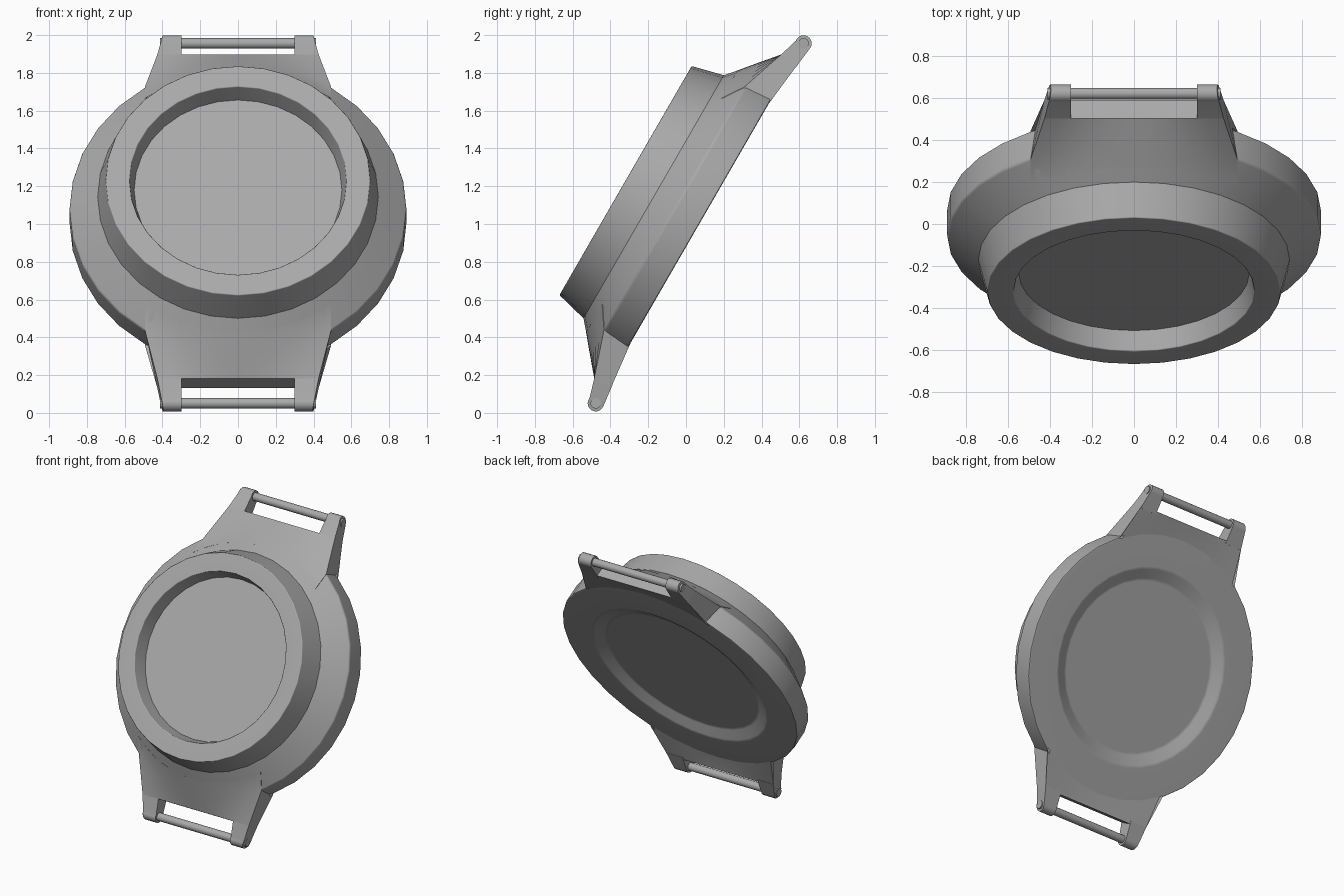
import bpy, bmesh, math
from mathutils import Matrix

if "Cube" in bpy.data.objects:
    bpy.data.objects.remove(bpy.data.objects["Cube"])

# Local frame: x across, y along the strap, z out of the dial; tilted 60 degrees
TILT = Matrix.Translation((0, -0.32, 1.23)) @ Matrix.Rotation(math.radians(60), 4, 'X')
BAR_V, BAR_W = 1.10, -0.453

metal = bpy.data.materials.new("dark_grey")
metal.diffuse_color = (0.4, 0.4, 0.4, 1)
metal.use_nodes = True
metal.node_tree.nodes["Principled BSDF"].inputs["Base Color"].default_value = metal.diffuse_color


def make(name, verts, faces, bevel=0):
    me = bpy.data.meshes.new(name)
    me.from_pydata(verts, [], faces)
    bm = bmesh.new()
    bm.from_mesh(me)
    bmesh.ops.recalc_face_normals(bm, faces=bm.faces)
    if bevel:
        hard = [e for e in bm.edges if len(e.link_faces) == 2 and e.calc_face_angle() > 0.35]
        bmesh.ops.bevel(bm, geom=hard, offset=bevel, segments=2, profile=0.5,
                        affect='EDGES', clamp_overlap=True)
    bm.to_mesh(me)
    bm.free()
    me.materials.append(metal)
    ob = bpy.data.objects.new(name, me)
    bpy.context.collection.objects.link(ob)
    ob.matrix_world = TILT
    bpy.ops.object.select_all(action='DESELECT')
    ob.select_set(True)
    bpy.context.view_layer.objects.active = ob
    bpy.ops.object.shade_smooth_by_angle(angle=math.radians(40))
    wn = ob.modifiers.new("weighted", 'WEIGHTED_NORMAL')
    wn.keep_sharp = True
    return ob


def lathe(name, profile, n=32, bevel=0, cap_first=False, cap_last=False):
    verts, faces = [], []
    for r, w in profile:
        for i in range(n):
            a = 2 * math.pi * i / n
            verts.append((r * math.cos(a), r * math.sin(a), w))
    for j in range(len(profile) - 1):
        for i in range(n):
            k = (i + 1) % n
            faces.append((j*n + i, j*n + k, (j+1)*n + k, (j+1)*n + i))
    if cap_first:
        faces.append(tuple(range(n)))
    if cap_last:
        faces.append(tuple(range((len(profile)-1)*n, len(profile)*n)))
    return make(name, verts, faces, bevel)


def loft(name, rings):
    """Closed solid through rings with equal point counts."""
    n = len(rings[0])
    verts = [p for r in rings for p in r]
    faces = [(j*n + i, j*n + (i+1) % n, (j+1)*n + (i+1) % n, (j+1)*n + i)
             for j in range(len(rings) - 1) for i in range(n)]
    faces += [tuple(range(n)), tuple(range(len(verts) - n, len(verts)))]
    return make(name, verts, faces)


# Case with conical shoulder, straight rim and shallow back recess
lathe("case", [(0.735, -0.165), (0.892, -0.300), (0.892, -0.453), (0.66, -0.453),
               (0.58, -0.415)], bevel=0.01, cap_last=True)

# Raised bezel and sunken dial
lathe("bezel", [(0.743, -0.172), (0.70, 0), (0.575, 0), (0.55, -0.10)], bevel=0.005)
lathe("dial", [(0.55, -0.10)], cap_first=True)

for end, s in (("upper", 1), ("lower", -1)):
    # Web running from the shoulder over the round rim to the strap slot
    rings = []
    for i in range(13):
        t = i / 6 - 1
        x0, x1 = 0.493 * t, 0.427 * t
        vi = math.sqrt(0.80**2 - x0**2)
        v0 = math.sqrt(0.892**2 - x0**2)
        rings.append([(x0, s*vi, -0.2205), (x0, s*v0, -0.297), (x1, s*0.99, -0.38),
                      (x1, s*0.99, -0.482), (x0, s*v0, -0.4545), (x0, s*vi, -0.44)])
    loft(end + "_lug", rings)

    # Two prongs with rounded tips
    arc = [math.radians(a) for a in range(100, -101, -20)]
    prof = [(0.97, -0.374)]
    prof += [(BAR_V + 0.043*math.cos(a), BAR_W + 0.043*math.sin(a)) for a in arc]
    prof += [(0.97, -0.481)]
    for side, m in (("left", -1), ("right", 1)):
        inner = [(m * 0.30, s*v, w) for v, w in prof]
        outer = [(m * (0.427 - 0.2*(v - 0.99)), s*v, w) for v, w in prof]
        loft(f"{end}_{side}_prong", [inner, outer])

    # Strap bar through both prongs
    ring = [(BAR_V + 0.028*math.cos(k*math.pi/8), BAR_W + 0.028*math.sin(k*math.pi/8))
            for k in range(16)]
    loft(end + "_strap_bar", [[(x, s*v, w) for v, w in ring] for x in (-0.413, 0.413)])
